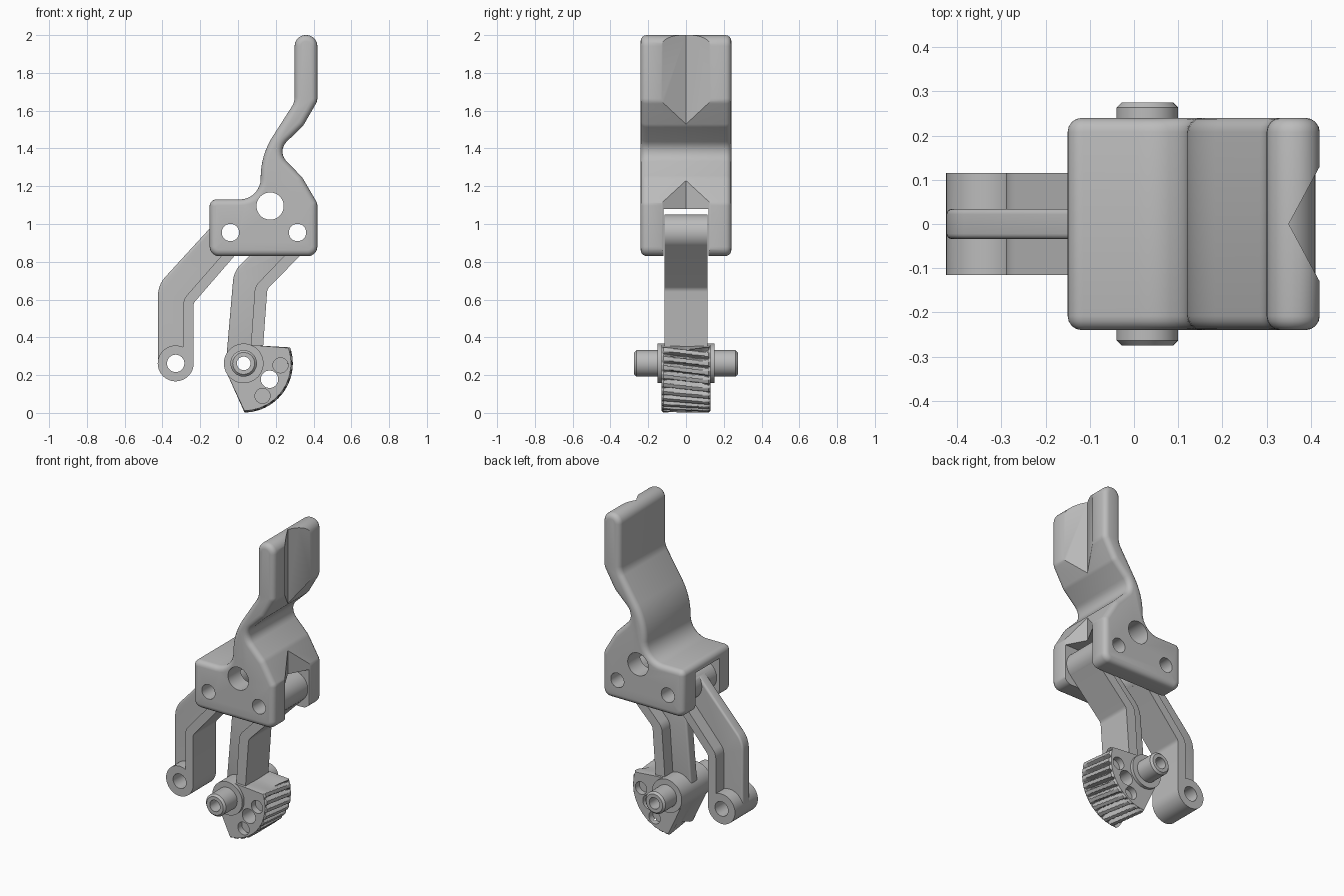
import bpy, bmesh, math
from mathutils import Vector

cube = bpy.data.objects.get("Cube")
if cube:
    bpy.data.objects.remove(cube, do_unlink=True)

metal = bpy.data.materials.new("plain_grey")
metal.use_nodes = True
GREY = (0.5, 0.5, 0.5, 1)
metal.diffuse_color = GREY
metal.node_tree.nodes["Principled BSDF"].inputs["Base Color"].default_value = GREY


def fillet(points, steps=8):
    """Round each (x, z, radius) corner of a closed outline."""
    out = []
    for i, (x, z, r) in enumerate(points):
        p = Vector((x, z))
        a = (Vector(points[i - 1][:2]) - p).normalized()
        b = (Vector(points[(i + 1) % len(points)][:2]) - p).normalized()
        if r == 0:
            out.append(p)
            continue
        half = a.angle(b) / 2
        centre = p + (a + b).normalized() * r / math.sin(half)
        start = p + a * r / math.tan(half) - centre
        end = p + b * r / math.tan(half) - centre
        turn = math.pi - 2 * half
        for k in range(steps + 1):
            t = k / steps
            arc = start * math.sin((1 - t) * turn) + end * math.sin(t * turn)
            out.append(centre + arc / math.sin(turn))
    return out


def loft(name, rings):
    """Skin a row of closed rings and cap both ends."""
    bm = bmesh.new()
    rows = [[bm.verts.new(co) for co in ring] for ring in rings]
    n = len(rows[0])
    for lo, hi in zip(rows, rows[1:]):
        for i in range(n):
            j = (i + 1) % n
            bm.faces.new((lo[i], lo[j], hi[j], hi[i]))
    bm.faces.new(rows[0])
    bm.faces.new(rows[-1])
    bmesh.ops.recalc_face_normals(bm, faces=bm.faces)
    mesh = bpy.data.meshes.new(name)
    bm.to_mesh(mesh)
    bm.free()
    mesh.materials.append(metal)
    obj = bpy.data.objects.new(name, mesh)
    bpy.context.collection.objects.link(obj)
    return obj


def slab(name, points, half, bevel=0):
    """Extrude a side outline across y, with rounded rims."""
    outline = fillet(points)
    obj = loft(name, [[(p.x, y, p.y) for p in outline] for y in (-half, half)])
    if bevel:
        mod = obj.modifiers.new("rim", "BEVEL")
        mod.width, mod.segments = bevel, 4
        mod.limit_method, mod.angle_limit = "ANGLE", math.radians(60)
        mod.use_clamp_overlap = False
    return obj


def rod(name, centre, r, y0, y1, chamfer=0):
    """Cylinder along y, optionally chamfered at both ends."""
    rows = [(y0, r - chamfer), (y1, r - chamfer)]
    if chamfer:
        rows[1:1] = [(y0 + chamfer, r), (y1 - chamfer, r)]
    turns = [math.tau * k / 48 for k in range(48)]
    return loft(name, [[(centre[0] + q * math.cos(t), y, centre[1] + q * math.sin(t))
                        for t in turns] for y, q in rows])


def combine(base, add=(), cut=()):
    """Join and cut solids, bake the result and drop the helpers."""
    for op, tools in (("UNION", add), ("DIFFERENCE", cut)):
        for tool in tools:
            tool.hide_render = True
            mod = base.modifiers.new(op, "BOOLEAN")
            mod.operation, mod.object, mod.solver = op, tool, "EXACT"
    graph = bpy.context.evaluated_depsgraph_get()
    graph.update()
    base.data = bpy.data.meshes.new_from_object(base.evaluated_get(graph))
    base.modifiers.clear()
    for tool in (*add, *cut):
        bpy.data.objects.remove(tool, do_unlink=True)
    return base


def bore(centre, r):
    return rod("bore", centre, r, -0.5, 0.5)


REAR_PIN, FRONT_PIN = (-0.04, 0.955), (0.315, 0.955)
REAR_END, GEAR_HUB = (-0.33, 0.262), (0.03, 0.262)

# Lever body with its thumb grip
body = slab("lever_body", [
    (-0.15, 0.83, 0.05), (0.42, 0.83, 0.05), (0.42, 1.11, 0.05), (0.34, 1.247, 0.1),
    (0.205, 1.385, 0.073), (0.345, 1.52, 0.08), (0.42, 1.65, 0.06), (0.42, 2, 0.058),
    (0.3, 2, 0.058), (0.3, 1.645, 0.1), (0.12, 1.364, 0.4), (0.12, 1.13, 0.11),
    (-0.15, 1.13, 0.035)], 0.24, 0.032)
slot = slab("slot", [(-0.4, 0.7, 0), (0.7, 0.7, 0), (0.7, 1.08, 0), (-0.4, 1.08, 0)], 0.12)
groove = loft("groove", [[(0.35, 0, z), (0.5, -0.279, z), (0.5, 0.279, z)] for z in (0.7, 2.1)])
combine(body, cut=[slot, groove, bore(REAR_PIN, 0.046), bore(FRONT_PIN, 0.046),
                   bore((0.17, 1.095), 0.072)])


def link(name, web, flange, top, bottom):
    """T-section arm: thin web behind a wide flange, barrel at the pins."""
    arm = slab(name, web, 0.034, 0.012)
    add = [slab("flange", flange, 0.115), rod("barrel", top, 0.095, -0.115, 0.115)]
    cut = [bore(top, 0.046)]
    if bottom:
        add.append(rod("end", bottom, 0.095, -0.115, 0.115))
        cut.append(bore(bottom, 0.046))
    return combine(arm, add, cut)


# Rear link
link("rear_link",
     [(-0.424, 0.27, 0), (-0.424, 0.677, 0.15), (-0.11, 1.02, 0), (0, 0.92, 0),
      (-0.26, 0.6, 0), (-0.26, 0.27, 0)],
     [(-0.236, 0.27, 0), (-0.236, 0.58, 0.04), (0.028, 0.885, 0), (-0.01, 0.92, 0),
      (-0.29, 0.6, 0.08), (-0.29, 0.27, 0)], REAR_PIN, REAR_END)

# Front link, rooted in the gear hub
link("front_link",
     [(-0.06, 0.31, 0), (-0.022, 0.75, 0.14), (0.249, 1.02, 0), (0.35, 0.93, 0),
      (0.11, 0.66, 0), (0.09, 0.31, 0)],
     [(0.13, 0.31, 0), (0.155, 0.655, 0.04), (0.38, 0.885, 0), (0.33, 0.92, 0),
      (0.09, 0.67, 0.08), (0.065, 0.31, 0)], FRONT_PIN, None)


# Sector gear with slanted teeth that fade out at the side faces
def gear_ring(u):
    ring = []
    steps, teeth = 120, 10
    for k in range(steps + 1):
        t = k / steps
        wave = max(0, math.cos(math.tau * (teeth * t + 0.35 * u)))
        r = 0.25 + 0.01 * min(1, (1 - abs(u)) * 12) - 0.032 * wave * (1 - u ** 6)
        a = math.radians(-89 + 108 * t)
        ring.append((GEAR_HUB[0] + r * math.cos(a), 0.13 * u, GEAR_HUB[1] + r * math.sin(a)))
    flat = [(0.1, 0.357), (0.03, 0.362), (-0.04, 0.327), (-0.06, 0.212)]
    return ring + [(x, 0.13 * u, z) for x, z in flat]


gear = loft("sector_gear", [gear_ring(u) for u in
            [-1, -0.92] + [k / 8 for k in range(-6, 7)] + [0.92, 1]])
pockets = [rod("pocket", c, 0.04, side * 0.09, side * 0.3)
           for c in ((0.225, 0.252), (0.13, 0.09)) for side in (-1, 1)]
combine(gear,
        [rod("hub", GEAR_HUB, 0.105, -0.15, 0.15),
         rod("shaft", GEAR_HUB, 0.07, -0.275, 0.275, 0.012)],
        [bore(GEAR_HUB, 0.036), bore((0.167, 0.178), 0.046)] + pockets)

# Smooth the rounded surfaces and keep the creases
parts = [o for o in bpy.context.collection.objects if o.type == "MESH"
         and metal.name in o.data.materials]
for o in bpy.context.view_layer.objects:
    o.select_set(o in parts)
bpy.context.view_layer.objects.active = body
bpy.ops.object.shade_smooth_by_angle(angle=math.radians(32))
